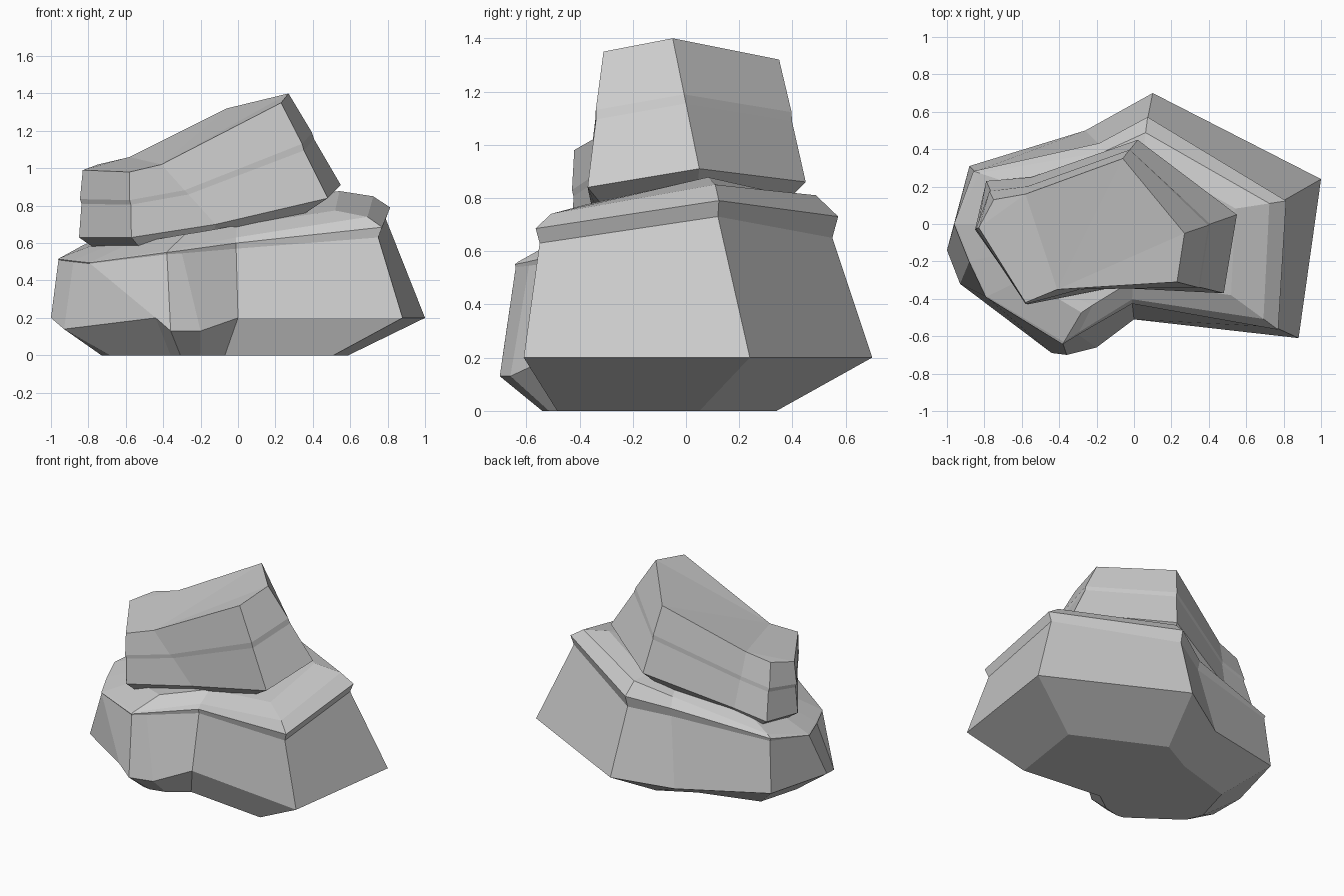
import bpy, bmesh
from mathutils import Vector

if "Cube" in bpy.data.objects:
    bpy.data.objects.remove(bpy.data.objects["Cube"])


def loft(name, rings):
    """Skin matching rings of points from bottom to top and cap both ends."""
    bm = bmesh.new()
    loops = [[bm.verts.new(p) for p in ring] for ring in rings]
    n = len(loops[0])
    for a, b in zip(loops, loops[1:]):
        for i in range(n):
            j = (i + 1) % n
            bm.faces.new((a[i], a[j], b[j], b[i]))
    caps = [bm.faces.new(loops[0][::-1]), bm.faces.new(loops[-1])]
    bmesh.ops.triangulate(bm, faces=caps)
    bmesh.ops.recalc_face_normals(bm, faces=bm.faces[:])
    mesh = bpy.data.meshes.new(name)
    bm.to_mesh(mesh)
    bm.free()
    obj = bpy.data.objects.new(name, mesh)
    bpy.context.collection.objects.link(obj)
    return obj


def shift(p, scale, dz, c=(0, 0)):
    """Scale a point about a centre in plan and raise it."""
    return (c[0] + (p[0] - c[0]) * scale, c[1] + (p[1] - c[1]) * scale, p[2] + dz)


# Lower boulder: widest girdle and shoulder, counter-clockwise from back right
girdle = [(1, .24, .2), (.1, .7, .2), (-.26, .5, .14), (-.88, .31, .2),
          (-1, -.14, .2), (-.93, -.32, .14), (-.44, -.69, .2), (-.36, -.7, .13),
          (-.2, -.66, .13), (0, -.51, .2), (.88, -.61, .2)]
shoulder = [(.79, .12, .73), (.07, .55, .65), (-.18, .42, .6), (-.85, .28, .55),
            (-.96, 0, .51), (-.88, -.2, .5), (-.79, -.39, .49), (-.38, -.64, .54),
            (-.3, -.59, .545), (-.01, -.42, .57), (.75, -.55, .63)]
# Height of the overhanging lip at each corner, fading out to the left
lip = [.06, .08, .06, .02, .005, .005, .005, .01, .015, .03, .055]

foot = [(x * .66 - .07, y * .63 - .1, 0) for x, y, z in girdle]
bulge = [shift(p, 1 + .5 * h, h) for p, h in zip(shoulder, lip)]
rim = [shift(p, 1 - 1.4 * h, 2 * h) for p, h in zip(shoulder, lip)]
seat = [shift(p, .75, max(0, .1 - 1.2 * h)) for p, h in zip(rim, lip)]
loft("lower_boulder", [foot, girdle, shoulder, bulge, rim, seat])

# Upper boulder: wedge leaning up to the right, with a faint ledge round it
base = [(.55, .05, .91), (.02, .45, .86), (-.55, .25, .69), (-.79, .23, .65),
        (-.85, -.03, .63), (-.57, -.43, .63), (-.12, -.34, .7), (.48, -.37, .84)]
crown = [(.27, -.05, 1.4), (-.06, .35, 1.32), (-.58, .16, 1.06), (-.75, .13, 1.02),
         (-.83, -.02, .99), (-.58, -.42, .98), (-.41, -.35, 1.02), (.23, -.31, 1.35)]


def between(t, scale):
    return [shift(Vector(a).lerp(Vector(b), t), scale, 0, (-.2, 0))
            for a, b in zip(base, crown)]


underside = [shift(p, .8, -.09, (-.2, 0)) for p in base]
loft("upper_boulder", [underside, base, between(.5, .995), between(.57, 1.01), crown])
